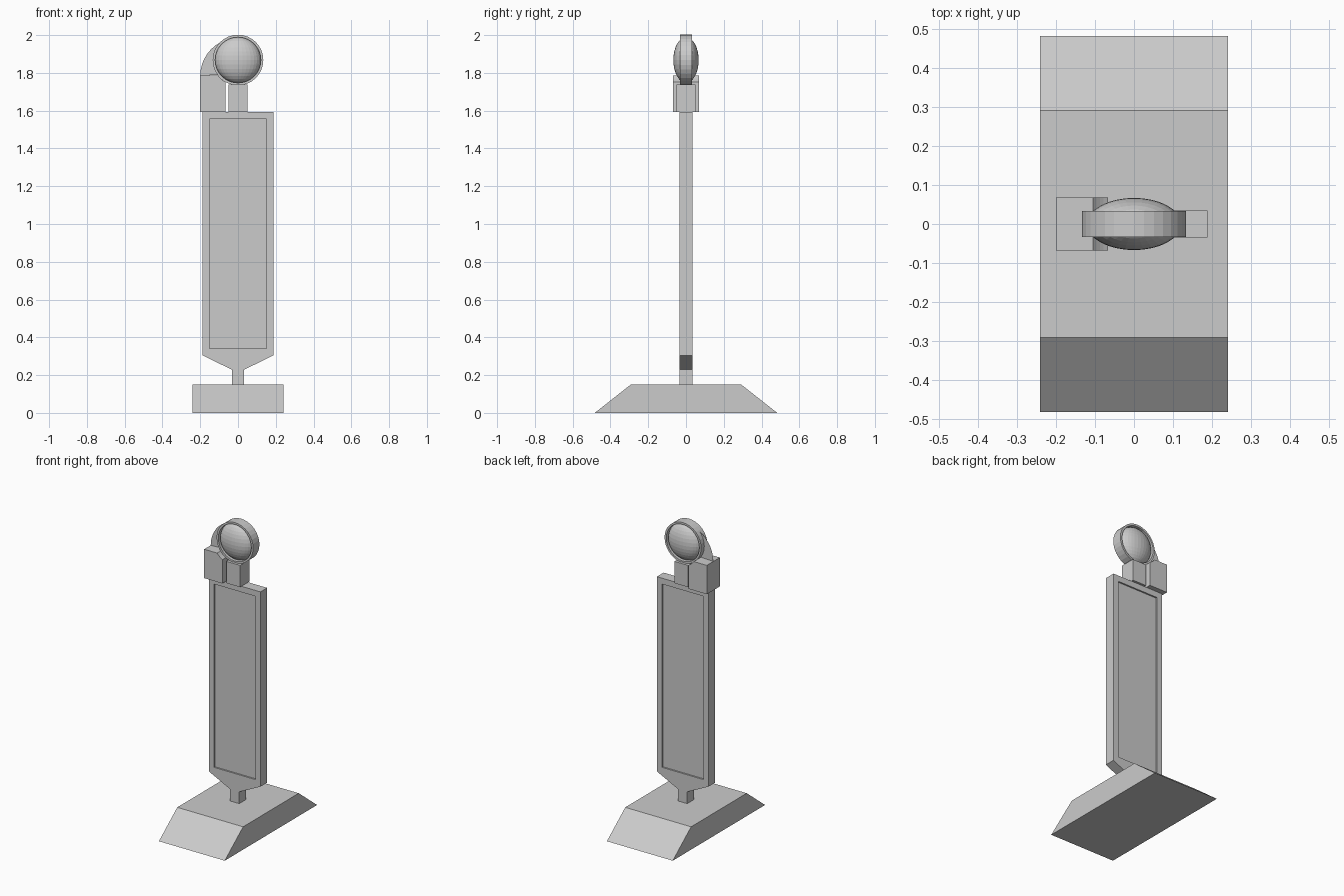
import bpy, bmesh
from math import sin, cos, pi, sqrt, atan2

if "Cube" in bpy.data.objects:
    bpy.data.objects.remove(bpy.data.objects["Cube"])


def finish(name, bm):
    bmesh.ops.recalc_face_normals(bm, faces=bm.faces[:])
    mesh = bpy.data.meshes.new(name)
    bm.to_mesh(mesh)
    bm.free()
    obj = bpy.data.objects.new(name, mesh)
    bpy.context.collection.objects.link(obj)
    return obj


def prism(name, profile, axis, half):
    """Extrude a 2D profile symmetrically along x or y; profile is (other axis, z)."""
    def place(u, z, d):
        return (d, u, z) if axis == "x" else (u, d, z)
    bm = bmesh.new()
    a = [bm.verts.new(place(u, z, -half)) for u, z in profile]
    b = [bm.verts.new(place(u, z, half)) for u, z in profile]
    bm.faces.new(a)
    bm.faces.new(b[::-1])
    for i in range(len(a)):
        j = (i + 1) % len(a)
        bm.faces.new((a[i], a[j], b[j], b[i]))
    return finish(name, bm)


def rect(u0, u1, z0, z1):
    return [(u0, z0), (u1, z0), (u1, z1), (u0, z1)]


CZ, R = 1.868, 0.134        # lamp centre height and ring radius
PANEL_TOP = 1.594

# Sloped base
prism("base", [(-0.483, 0), (0.483, 0), (0.291, 0.151), (-0.291, 0.151)], "x", 0.241)

# Board with tapered neck
right = [(0.033, 0.151), (0.033, 0.229), (0.189, 0.305), (0.189, PANEL_TOP)]
board = prism("board", right + [(-x, z) for x, z in reversed(right)], "y", 0.035)

# Shallow recess on both faces of the board
for side in (-1, 1):
    cutter = prism("recess_cutter", rect(-0.152, 0.152, 0.342, 1.555), "y", 0.02)
    cutter.location.y = side * 0.045
    cutter.hide_render = True
    mod = board.modifiers.new("recess", "BOOLEAN")
    mod.operation, mod.solver, mod.object = "DIFFERENCE", "EXACT", cutter
    bpy.context.view_layer.objects.active = board
    bpy.ops.object.modifier_apply(modifier=mod.name)
    bpy.data.objects.remove(cutter)

# Post under the lamp
prism("lamp_post", rect(-0.05, 0.05, PANEL_TOP, 1.738), "y", 0.05)

# Battery box, corner hollowed to follow the lamp ring
x_in, z_top = -0.067, 1.785
a0 = atan2(-sqrt(R * R - x_in * x_in), x_in)
a1 = atan2(z_top - CZ, -sqrt(R * R - (z_top - CZ) ** 2))
hollow = [(R * cos(a0 + (a1 - a0) * i / 4), CZ + R * sin(a0 + (a1 - a0) * i / 4)) for i in range(5)]
prism("battery_box", [(-0.2, PANEL_TOP), (x_in, PANEL_TOP)] + hollow + [(-0.2, z_top)], "y", 0.068)

# Thin curved web between box and ring
outer = [(-0.2 * cos(t * pi / 20), z_top + 0.2 * sin(t * pi / 20)) for t in range(8)]
inner = [(-0.129 * cos(t), CZ + 0.129 * sin(t)) for t in (0.95, 0.6, 0.3, 0, -0.3, -0.65)]
bm = bmesh.new()
bm.faces.new([bm.verts.new((x, 0, z)) for x, z in outer + inner])
finish("curved_web", bm)

# Lamp ring
bm = bmesh.new()
N = 32
section = [(R, -0.033), (R, 0.033), (0.121, 0.033), (0.121, -0.033)]
loops = [[bm.verts.new((r * cos(2 * pi * i / N), y, CZ + r * sin(2 * pi * i / N)))
          for i in range(N)] for r, y in section]
for k in range(4):
    p, q = loops[k], loops[(k + 1) % 4]
    for i in range(N):
        j = (i + 1) % N
        bm.faces.new((p[i], p[j], q[j], q[i]))
finish("lamp_ring", bm)

# Lens
bm = bmesh.new()
bmesh.ops.create_uvsphere(bm, u_segments=32, v_segments=16, radius=1)
bmesh.ops.scale(bm, vec=(0.121, 0.067, 0.121), verts=bm.verts[:])
bmesh.ops.translate(bm, vec=(0, 0, CZ), verts=bm.verts[:])
finish("lens", bm)
